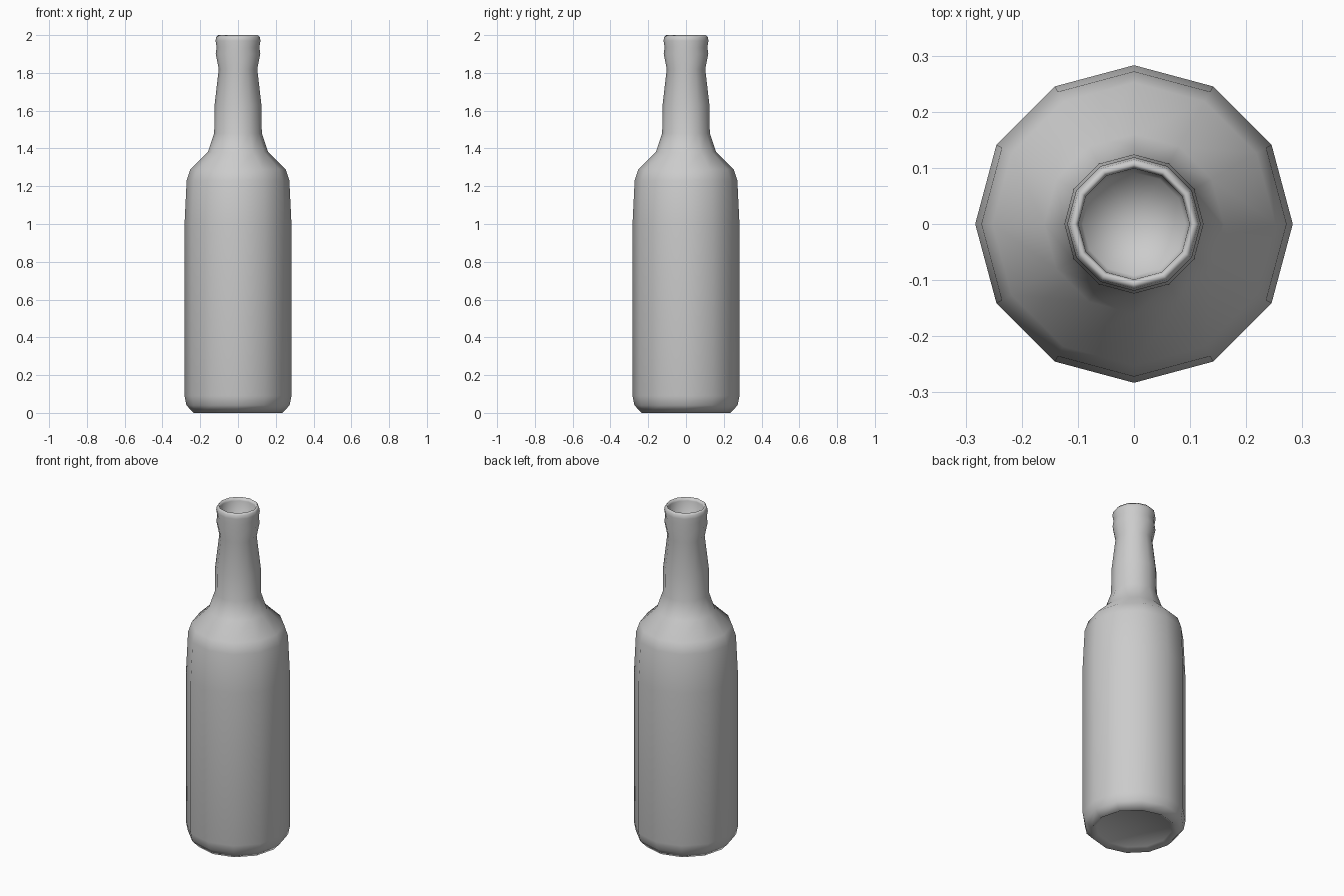
import bpy, bmesh, math

if "Cube" in bpy.data.objects:
    bpy.data.objects.remove(bpy.data.objects["Cube"])

SIDES = 12

# Bottle profile (radius, height): underside, body, shoulder, neck, lip, inner mouth
profile = [
    (0.205, 0.02), (0.235, 0.0), (0.273, 0.04), (0.283, 0.09),
    (0.283, 1.00), (0.272, 1.23), (0.252, 1.29), (0.160, 1.38),
    (0.126, 1.48), (0.124, 1.63), (0.102, 1.82), (0.118, 1.90),
    (0.113, 1.935), (0.119, 1.97), (0.115, 1.99), (0.106, 2.0),
    (0.099, 1.98), (0.092, 1.82),
]

bm = bmesh.new()
rings = []
for r, z in profile:
    rings.append([bm.verts.new((r * math.cos(2 * math.pi * i / SIDES),
                                r * math.sin(2 * math.pi * i / SIDES), z))
                  for i in range(SIDES)])

# Walls
for low, high in zip(rings, rings[1:]):
    for i in range(SIDES):
        j = (i + 1) % SIDES
        bm.faces.new((low[i], low[j], high[j], high[i]))

# Hollowed underside and mouth floor
for ring, z in ((rings[0], 0.03), (rings[-1], 1.81)):
    centre = bm.verts.new((0, 0, z))
    for i in range(SIDES):
        bm.faces.new((ring[i], ring[(i + 1) % SIDES], centre))

bmesh.ops.recalc_face_normals(bm, faces=bm.faces)
mesh = bpy.data.meshes.new("bottle")
bm.to_mesh(mesh)
bm.free()

bottle = bpy.data.objects.new("bottle", mesh)
bpy.context.collection.objects.link(bottle)
for p in mesh.polygons:
    p.use_smooth = True
